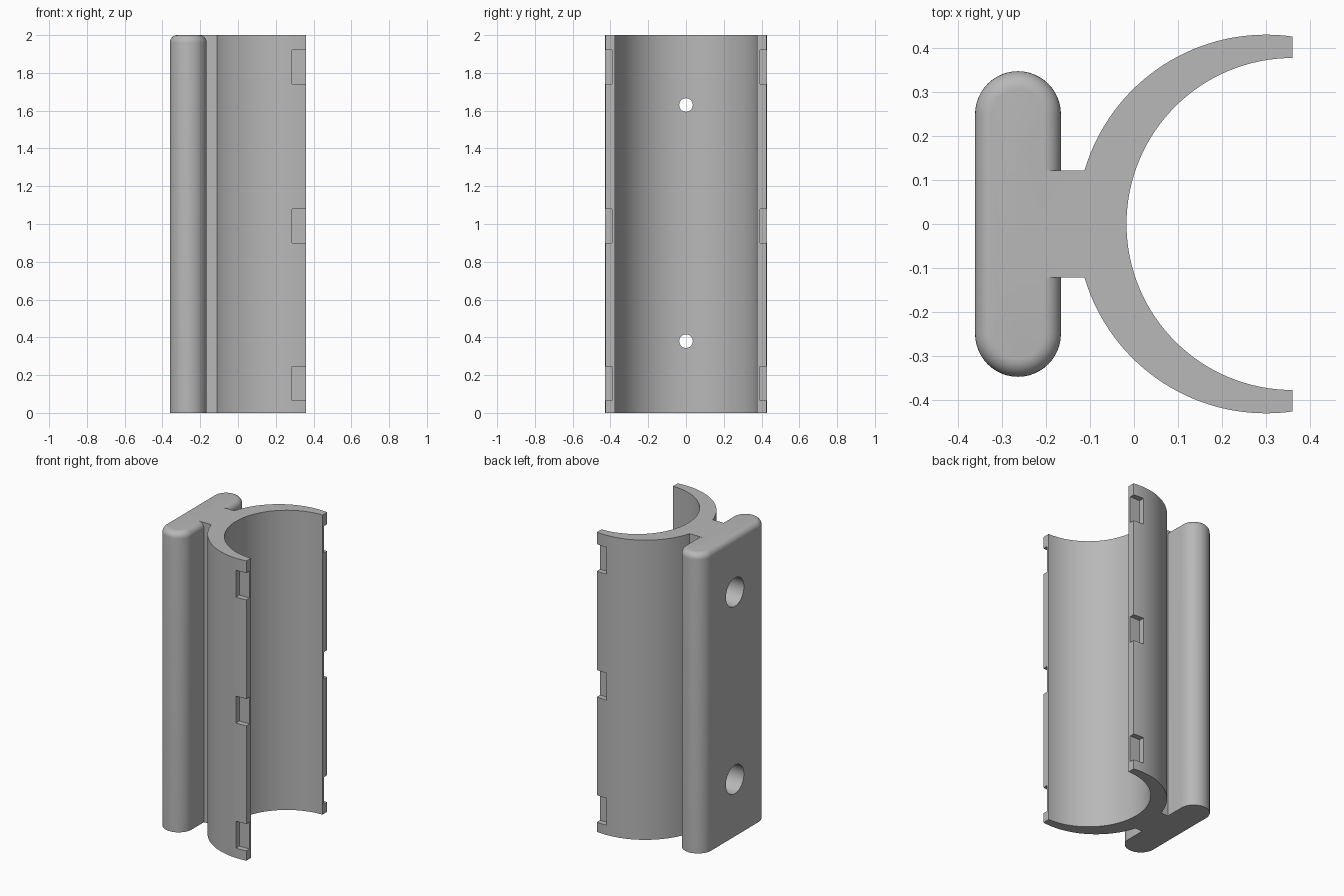
import bpy, bmesh, math
from mathutils import Matrix

HEIGHT = 2.0
NOTCH_Z = (0.155, 0.99, 1.83)
HOLE_Z = (0.38, 1.63)

cube = bpy.data.objects.get("Cube")
if cube:
    bpy.data.objects.remove(cube, do_unlink=True)

grey = bpy.data.materials.new("plain_grey")
grey.use_nodes = True
grey.diffuse_color = (0.48, 0.48, 0.48, 1)
grey.node_tree.nodes["Principled BSDF"].inputs["Base Color"].default_value = grey.diffuse_color


def arc(cx, cy, r, start, end, steps):
    return [(cx + r * math.cos(a), cy + r * math.sin(a))
            for a in (math.radians(start + (end - start) * i / steps)
                      for i in range(steps + 1))]


def add_object(name, bm):
    bmesh.ops.recalc_face_normals(bm, faces=bm.faces)
    mesh = bpy.data.meshes.new(name)
    bm.to_mesh(mesh)
    bm.free()
    mesh.materials.append(grey)
    obj = bpy.data.objects.new(name, mesh)
    bpy.context.collection.objects.link(obj)
    return obj


def loft(name, layers):
    """Solid through equal-length outlines, given as (outline, z)."""
    bm = bmesh.new()
    rings = [[bm.verts.new((x, y, z)) for x, y in outline] for outline, z in layers]
    for low, high in zip(rings, rings[1:]):
        for i in range(len(low)):
            j = (i + 1) % len(low)
            bm.faces.new((low[i], low[j], high[j], high[i]))
    bm.faces.new(rings[0][::-1])
    bm.faces.new(rings[-1])
    return add_object(name, bm)


def combine(target, other, operation):
    mod = target.modifiers.new(operation.lower(), 'BOOLEAN')
    mod.operation = operation
    mod.solver = 'EXACT'
    mod.object = other
    bpy.context.view_layer.objects.active = target
    bpy.ops.object.modifier_apply(modifier=mod.name)
    bpy.data.objects.remove(other, do_unlink=True)


def cylinder_cutter(radius, x0, x1, z):
    bm = bmesh.new()
    place = Matrix.Translation(((x0 + x1) / 2, 0, z)) @ Matrix.Rotation(math.pi / 2, 4, 'Y')
    bmesh.ops.create_cone(bm, cap_ends=True, segments=40, radius1=radius,
                          radius2=radius, depth=x1 - x0, matrix=place)
    return add_object("hole_cutter", bm)


def box_cutter(x, y, z, size):
    bm = bmesh.new()
    bmesh.ops.create_cube(bm, size=1, matrix=Matrix.Translation((x, y, z))
                          @ Matrix.Diagonal((*size, 1)))
    return add_object("notch_cutter", bm)


# Open clamp with its connecting neck, thicker towards the neck
outer_start = math.degrees(math.acos(0.06 / 0.43))
outer_end = 180 - math.degrees(math.asin(0.122 / 0.43))
upper = arc(0.3, 0, 0.43, outer_start, outer_end, 32) + [(-0.26, 0.122)]
lower = [(x, -y) for x, y in reversed(upper)]
bore = arc(0.36, 0, 0.377, 270, 90, 64)
outline = upper + lower + bore
holder = loft("clamp_holder", [(outline, 0), (outline, HEIGHT)])


# Mounting bar with round sides and a rounded top edge
def stadium(inset):
    r = 0.0975 - inset
    return arc(-0.2635, 0.2495, r, 0, 180, 24) + arc(-0.2635, -0.2495, r, 180, 360, 24)


FILLET = 0.04
layers = [(stadium(0), 0)]
for step in range(9):
    a = math.pi / 2 * step / 8
    layers.append((stadium(FILLET * (1 - math.cos(a))),
                   HEIGHT - FILLET + FILLET * math.sin(a)))
combine(holder, loft("mounting_bar", layers), 'UNION')

# Screw holes with a wide recess at the back of the bar
for z in HOLE_Z:
    combine(holder, cylinder_cutter(0.095, -0.5, -0.10, z), 'DIFFERENCE')
    combine(holder, cylinder_cutter(0.036, -0.2, 0.1, z), 'DIFFERENCE')

# Latch notches on the outside of both arm tips
for side in (-1, 1):
    for z in NOTCH_Z:
        combine(holder, box_cutter(0.335, side * 0.443, z, (0.1, 0.1, 0.18)), 'DIFFERENCE')

bpy.ops.object.select_all(action='DESELECT')
holder.select_set(True)
bpy.context.view_layer.objects.active = holder
bpy.ops.object.shade_smooth_by_angle(angle=math.radians(30))
